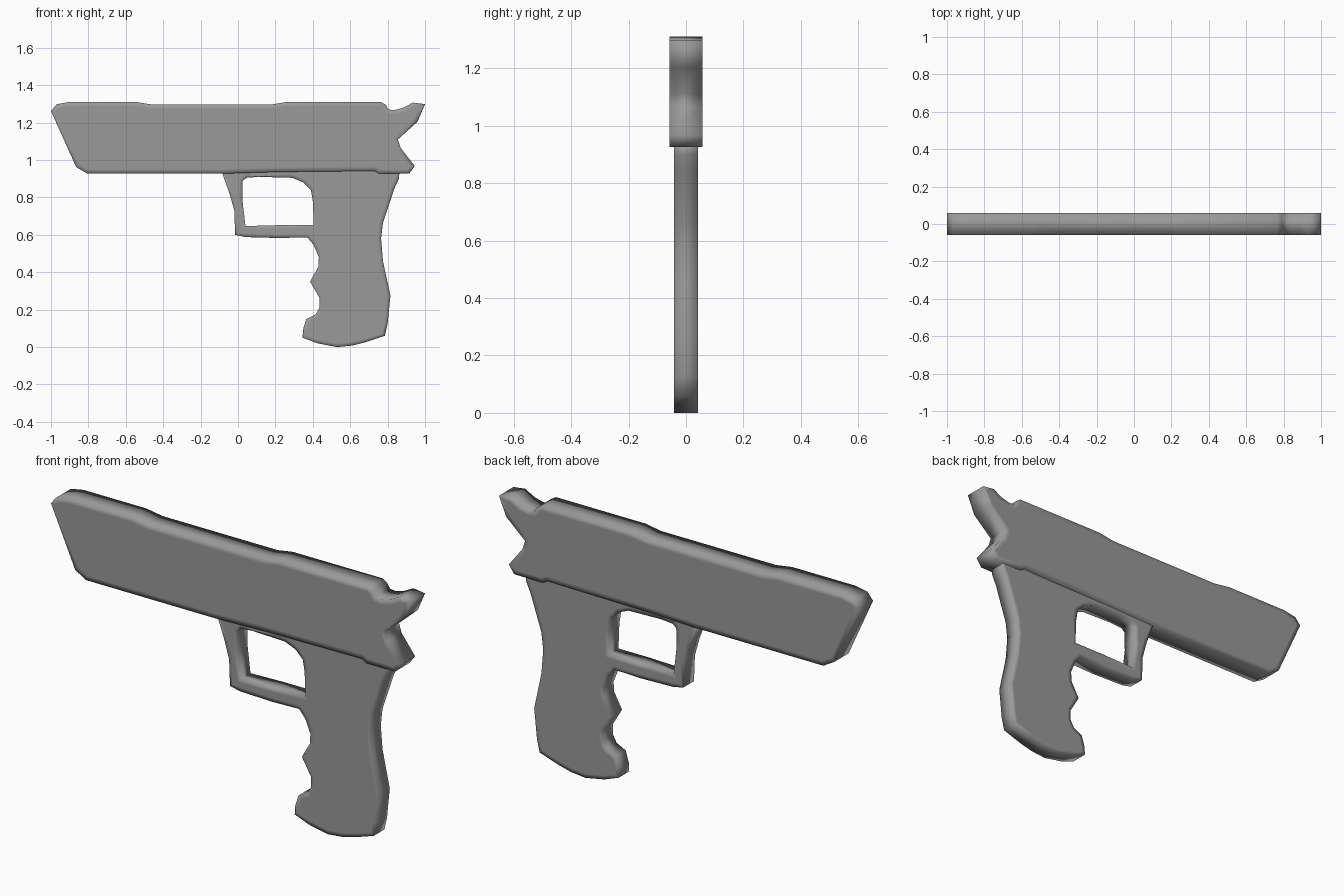
import bpy, bmesh

# Dark grey finish shared by both parts
dark = bpy.data.materials.new("dark_grey")
dark.diffuse_color = (0.32, 0.32, 0.32, 1)


def plate(name, loops, half, rim):
    """Solid plate from closed (x, z) outlines; extra outlines are holes.
    Both broad faces get an inset rim so smooth shading rounds the edges."""
    bm = bmesh.new()
    edges = []
    for loop in loops:
        vs = [bm.verts.new((x, -half, z)) for x, z in loop]
        edges += [bm.edges.new((vs[i - 1], vs[i])) for i in range(len(vs))]
    bmesh.ops.triangle_fill(bm, use_beauty=True, edges=edges, normal=(0, -1, 0))
    ext = bmesh.ops.extrude_face_region(bm, geom=bm.faces[:], use_keep_orig=True)
    moved = [g for g in ext["geom"] if isinstance(g, bmesh.types.BMVert)]
    bmesh.ops.translate(bm, verts=moved, vec=(0, 2 * half, 0))
    bmesh.ops.recalc_face_normals(bm, faces=bm.faces[:])
    for side in (-1, 1):
        caps = [f for f in bm.faces if f.normal.y * side > 0.9]
        bmesh.ops.inset_region(bm, faces=caps, thickness=rim,
                               use_boundary=True, use_even_offset=False)
    for f in bm.faces:
        f.smooth = True
    mesh = bpy.data.meshes.new(name)
    bm.to_mesh(mesh)
    bm.free()
    mesh.materials.append(dark)
    ob = bpy.data.objects.new(name, mesh)
    bpy.context.collection.objects.link(ob)
    return ob


# Upper body with slanted muzzle and rear hammer
slide = [
    (-1.0, 1.262), (-0.97, 1.298), (-0.9, 1.311), (-0.55, 1.311),
    (-0.46, 1.297), (0.18, 1.297), (0.265, 1.311), (0.765, 1.311),
    (0.79, 1.295), (0.805, 1.27), (0.835, 1.267), (0.88, 1.278),
    (0.935, 1.307), (1.0, 1.299), (0.96, 1.205), (0.855, 1.11),
    (0.87, 1.065), (0.945, 0.968), (0.915, 0.927), (0.755, 0.927),
    (0.73, 0.942), (0.2, 0.936), (-0.1, 0.927), (-0.805, 0.927),
    (-0.865, 0.962)]
plate("upper_body", [slide], 0.058, 0.025)

# Grip with finger grooves, joined to the trigger guard
grip = [
    (-0.09, 0.945), (0.865, 0.945), (0.86, 0.90), (0.835, 0.845),
    (0.775, 0.665), (0.765, 0.58), (0.775, 0.46), (0.815, 0.275),
    (0.80, 0.125), (0.785, 0.06), (0.68, 0.025), (0.61, 0.008),
    (0.53, 0.0), (0.425, 0.02), (0.345, 0.05), (0.348, 0.095),
    (0.365, 0.15), (0.415, 0.175), (0.435, 0.21), (0.435, 0.265),
    (0.385, 0.35), (0.43, 0.43), (0.432, 0.48), (0.405, 0.545),
    (0.37, 0.587), (0.22, 0.583), (0.04, 0.588), (-0.015, 0.6),
    (-0.02, 0.73), (-0.045, 0.82)]
opening = [
    (0.025, 0.888), (0.045, 0.905), (0.11, 0.91), (0.29, 0.905),
    (0.35, 0.88), (0.39, 0.84), (0.40, 0.78), (0.405, 0.652),
    (0.23, 0.652), (0.04, 0.647), (0.023, 0.79)]
plate("grip_and_guard", [grip, opening], 0.042, 0.02)
